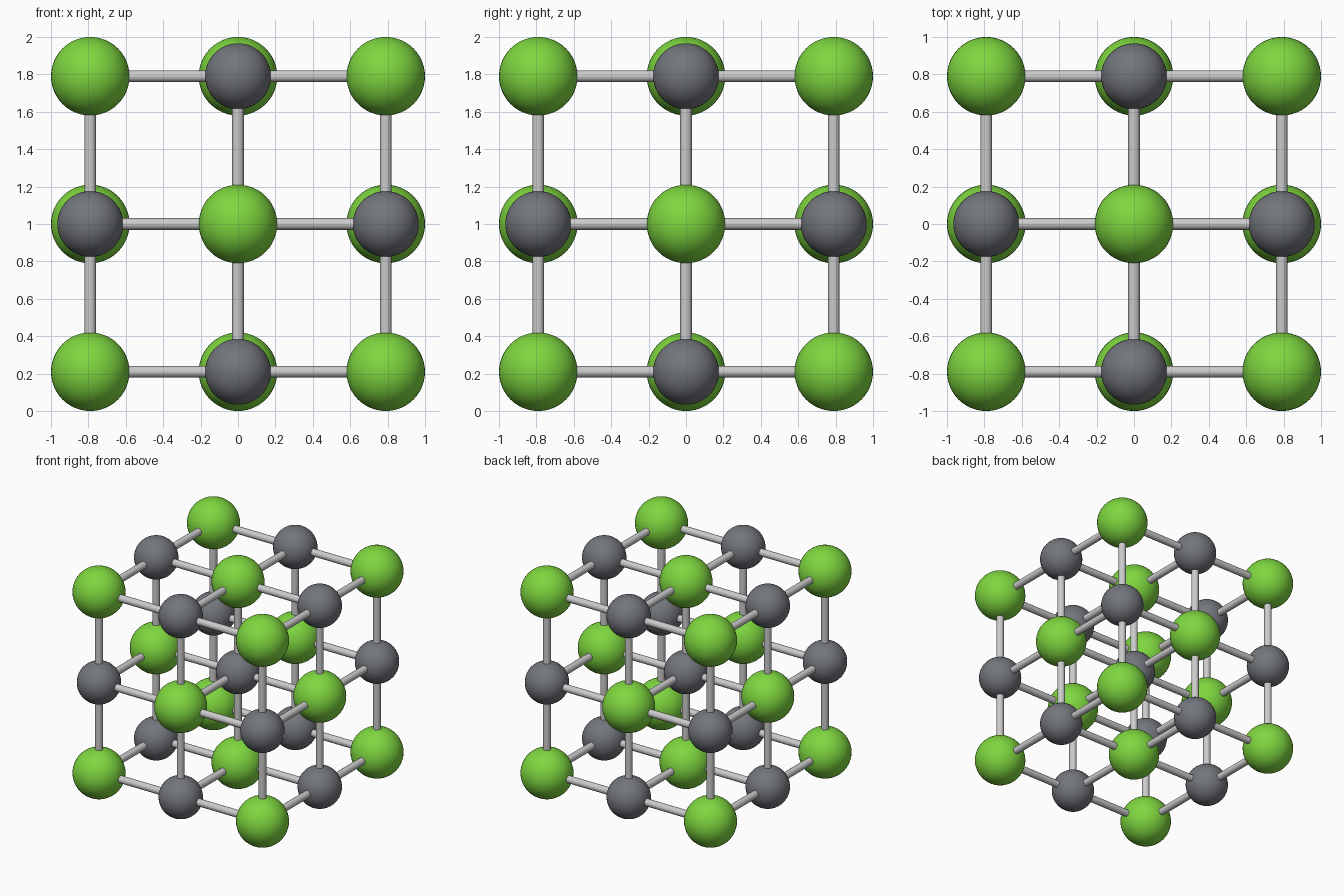
import bpy
from itertools import product
from math import pi
from mathutils import Vector

if "Cube" in bpy.data.objects:
    bpy.data.objects.remove(bpy.data.objects["Cube"])

STEP = 0.79          # distance between neighbouring atoms
CENTRE = Vector((0, 0, 1))


def material(name, color):
    m = bpy.data.materials.new(name)
    m.diffuse_color = color
    m.use_nodes = True
    m.node_tree.nodes["Principled BSDF"].inputs["Base Color"].default_value = m.diffuse_color
    return m


def make_atom(name, radius, mat):
    bpy.ops.mesh.primitive_uv_sphere_add(segments=48, ring_count=24, radius=radius)
    ob = bpy.context.object
    ob.name = name
    bpy.ops.object.shade_smooth()
    ob.data.materials.append(mat)
    return ob


def make_bond(mat):
    bpy.ops.mesh.primitive_cylinder_add(vertices=24, radius=0.031, depth=STEP)
    ob = bpy.context.object
    ob.name = "bond"
    bpy.ops.object.shade_smooth_by_angle()
    ob.data.materials.append(mat)
    return ob


def place(source, location, rotation=(0, 0, 0)):
    ob = source.copy()
    ob.location = location
    ob.rotation_euler = rotation
    bpy.context.collection.objects.link(ob)


large = make_atom("large_atom", 0.21, material("green", (0.21, 0.68, 0.05, 1)))
small = make_atom("small_atom", 0.176, material("dark_grey", (0.17, 0.18, 0.20, 1)))
bond = make_bond(material("light_grey", (0.62, 0.62, 0.65, 1)))

# axis direction and the rotation that lays a bond along it
axes = [(Vector((1, 0, 0)), (0, pi / 2, 0)),
        (Vector((0, 1, 0)), (pi / 2, 0, 0)),
        (Vector((0, 0, 1)), (0, 0, 0))]

# alternating 3 x 3 x 3 lattice, each atom bonded to its next neighbour on every axis
for cell in product((-1, 0, 1), repeat=3):
    p = Vector(cell)
    place(large if sum(cell) % 2 else small, CENTRE + p * STEP)
    for i, (axis, rot) in enumerate(axes):
        if cell[i] < 1:
            place(bond, CENTRE + (p + axis / 2) * STEP, rot)

# remove the templates
for ob in (large, small, bond):
    bpy.data.objects.remove(ob)
